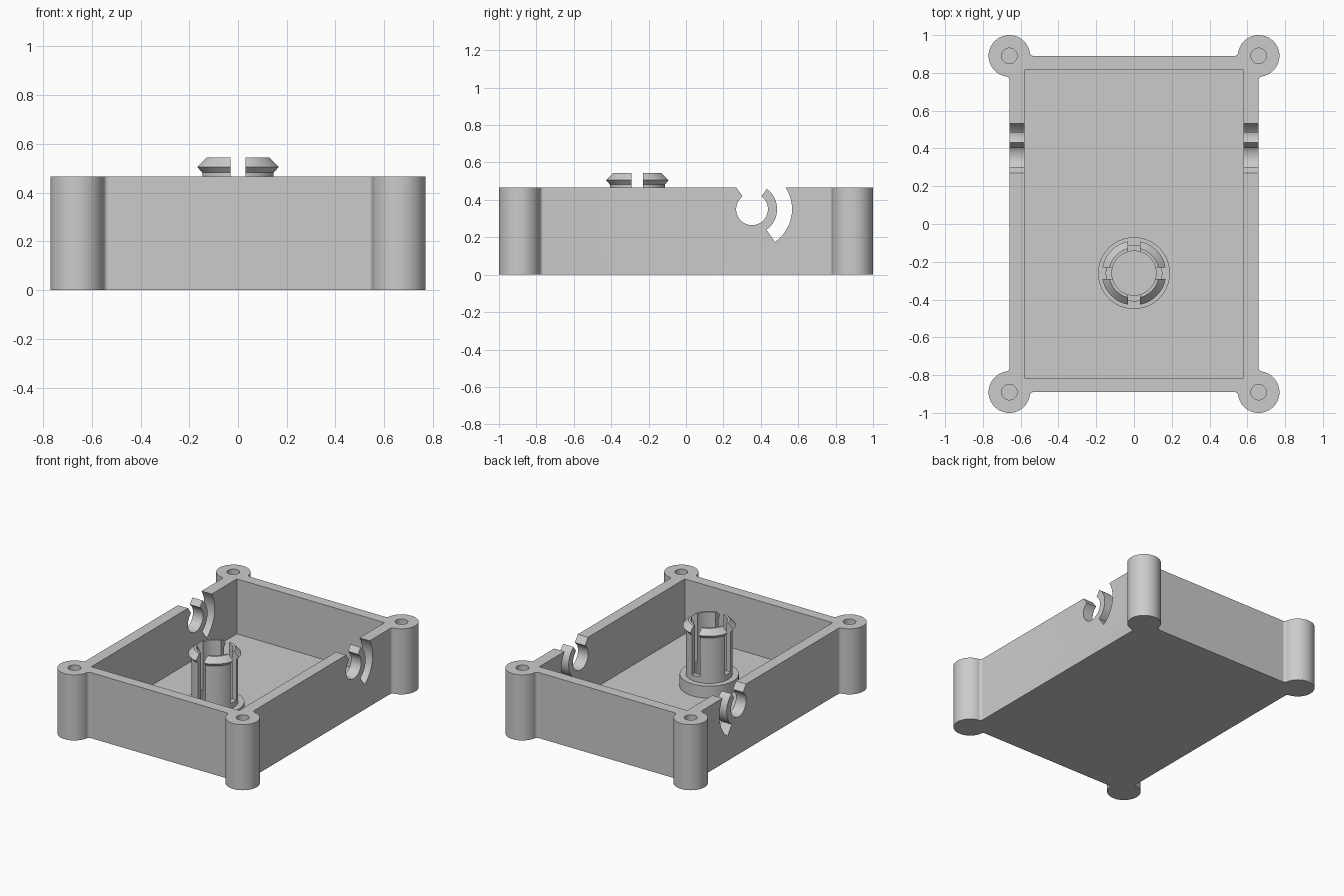
import bpy, bmesh
from math import cos, sin, radians, pi
from mathutils import Matrix

if "Cube" in bpy.data.objects:
    bpy.data.objects.remove(bpy.data.objects["Cube"])

grey = bpy.data.materials.new("light grey plastic")
grey.use_nodes = True
COLOUR = (0.6, 0.6, 0.6, 1)
grey.diffuse_color = COLOUR
grey.node_tree.nodes["Principled BSDF"].inputs["Base Color"].default_value = COLOUR

HALF_X, HALF_Y, HEIGHT = 0.66, 0.89, 0.465
IN_X, IN_Y, FLOOR = 0.58, 0.815, 0.075
POST_R, FILLET = 0.11, 0.02


def finish(name, bm):
    bmesh.ops.recalc_face_normals(bm, faces=bm.faces[:])
    mesh = bpy.data.meshes.new(name)
    bm.to_mesh(mesh)
    bm.free()
    mesh.materials.append(grey)
    obj = bpy.data.objects.new(name, mesh)
    bpy.context.collection.objects.link(obj)
    return obj


def box(name, x0, x1, y0, y1, z0, z1):
    bm = bmesh.new()
    bmesh.ops.create_cube(bm, size=1)
    for v in bm.verts:
        v.co.x = x1 if v.co.x > 0 else x0
        v.co.y = y1 if v.co.y > 0 else y0
        v.co.z = z1 if v.co.z > 0 else z0
    return finish(name, bm)


def cylinder(name, x, y, r, z0, z1, sides=64):
    bm = bmesh.new()
    bmesh.ops.create_cone(bm, cap_ends=True, segments=sides, radius1=r, radius2=r,
                          depth=z1 - z0, matrix=Matrix.Translation((x, y, (z0 + z1) / 2)))
    return finish(name, bm)


def side_prism(name, outline):
    """Extrude a y-z outline through both long walls."""
    bm = bmesh.new()
    face = bm.faces.new([bm.verts.new((-1, y, z)) for y, z in outline])
    new = bmesh.ops.extrude_face_region(bm, geom=[face])["geom"]
    bmesh.ops.translate(bm, vec=(2, 0, 0),
                        verts=[v for v in new if isinstance(v, bmesh.types.BMVert)])
    return finish(name, bm)


def lathe(name, profile, y, sides=64):
    """Revolve a closed r-z profile about a vertical axis."""
    bm = bmesh.new()
    rings = [[bm.verts.new((r * cos(2 * pi * i / sides), y + r * sin(2 * pi * i / sides), z))
              for i in range(sides)] for r, z in profile]
    for k, ring in enumerate(rings):
        nxt = rings[(k + 1) % len(rings)]
        for i in range(sides):
            j = (i + 1) % sides
            bm.faces.new((ring[i], ring[j], nxt[j], nxt[i]))
    return finish(name, bm)


def combine(target, others, operation):
    for other in others:
        mod = target.modifiers.new("combine", 'BOOLEAN')
        mod.operation, mod.solver, mod.object = operation, 'EXACT', other
    bpy.context.view_layer.update()
    deps = bpy.context.evaluated_depsgraph_get()
    mesh = bpy.data.meshes.new_from_object(target.evaluated_get(deps))
    target.modifiers.clear()
    target.data = mesh
    for other in others:
        bpy.data.objects.remove(other)


def smooth(obj):
    bpy.ops.object.select_all(action='DESELECT')
    obj.select_set(True)
    bpy.context.view_layer.objects.active = obj
    bpy.ops.object.shade_smooth_by_angle(angle=radians(20))


# Tray body with screw posts, and small fillets where posts meet walls
tray = box("tray", -HALF_X, HALF_X, -HALF_Y, HALF_Y, 0, HEIGHT)
gussets, scoops, posts, holes = [], [], [], []
reach = ((POST_R + FILLET) ** 2 - FILLET ** 2) ** 0.5
for sx in (-1, 1):
    for sy in (-1, 1):
        px, py = sx * HALF_X, sy * HALF_Y
        posts.append(cylinder("post", px, py, POST_R, 0, HEIGHT))
        holes.append(cylinder("hole", px, py, 0.041, 0.1, 1, 40))
        for dx, dy in ((reach, -FILLET), (-FILLET, reach)):
            cx, cy = px - sx * dx, py - sy * dy
            ex = cx + sx * FILLET if dx > 0 else cx - sx * 0.03
            ey = cy - sy * 0.03 if dx > 0 else cy + sy * FILLET
            gussets.append(box("gusset", min(cx, ex), max(cx, ex),
                               min(cy, ey), max(cy, ey), 0, HEIGHT))
            scoops.append(cylinder("scoop", cx, cy, FILLET, -1, 1, 32))
combine(tray, gussets, 'UNION')
combine(tray, scoops, 'DIFFERENCE')
combine(tray, posts, 'UNION')

# Cable clips: round seat, flared mouth and a curved relief slot behind the arm
CY, CZ = 0.353, 0.35


def arc(r, a0, a1, n):
    return [(CY + r * cos(radians(a0 + (a1 - a0) * i / n)),
             CZ + r * sin(radians(a0 + (a1 - a0) * i / n))) for i in range(n + 1)]


seat = side_prism("seat_cut", arc(0.085, 0, 354, 59))
mouth = side_prism("mouth_cut", [(CY, CZ)] + arc(0.25, 54, 126, 1))
relief = side_prism("relief_cut", arc(0.134, -55, 70, 24) + arc(0.214, 70, -55, 24))
cavity = box("cavity", -IN_X, IN_X, -IN_Y, IN_Y, FLOOR, 1)
combine(tray, [cavity, seat, mouth, relief] + holes, 'DIFFERENCE')
smooth(tray)

# Snap peg: collar and hollow stem with a barbed lip, split into four fingers
PEG_Y, STEP, TOP = -0.26, 0.16, 0.543
peg = lathe("snap_peg", [(0.117, 0.07), (0.19, 0.07), (0.19, STEP), (0.15, STEP),
                         (0.15, 0.482), (0.17, 0.505), (0.133, TOP), (0.117, TOP)], PEG_Y)
slots = [box("slot_x", -0.3, 0.3, PEG_Y - 0.031, PEG_Y + 0.031, 0.2, 1),
         box("slot_y", -0.031, 0.031, PEG_Y - 0.3, PEG_Y + 0.3, 0.2, 1)]
combine(peg, slots, 'DIFFERENCE')
smooth(peg)
